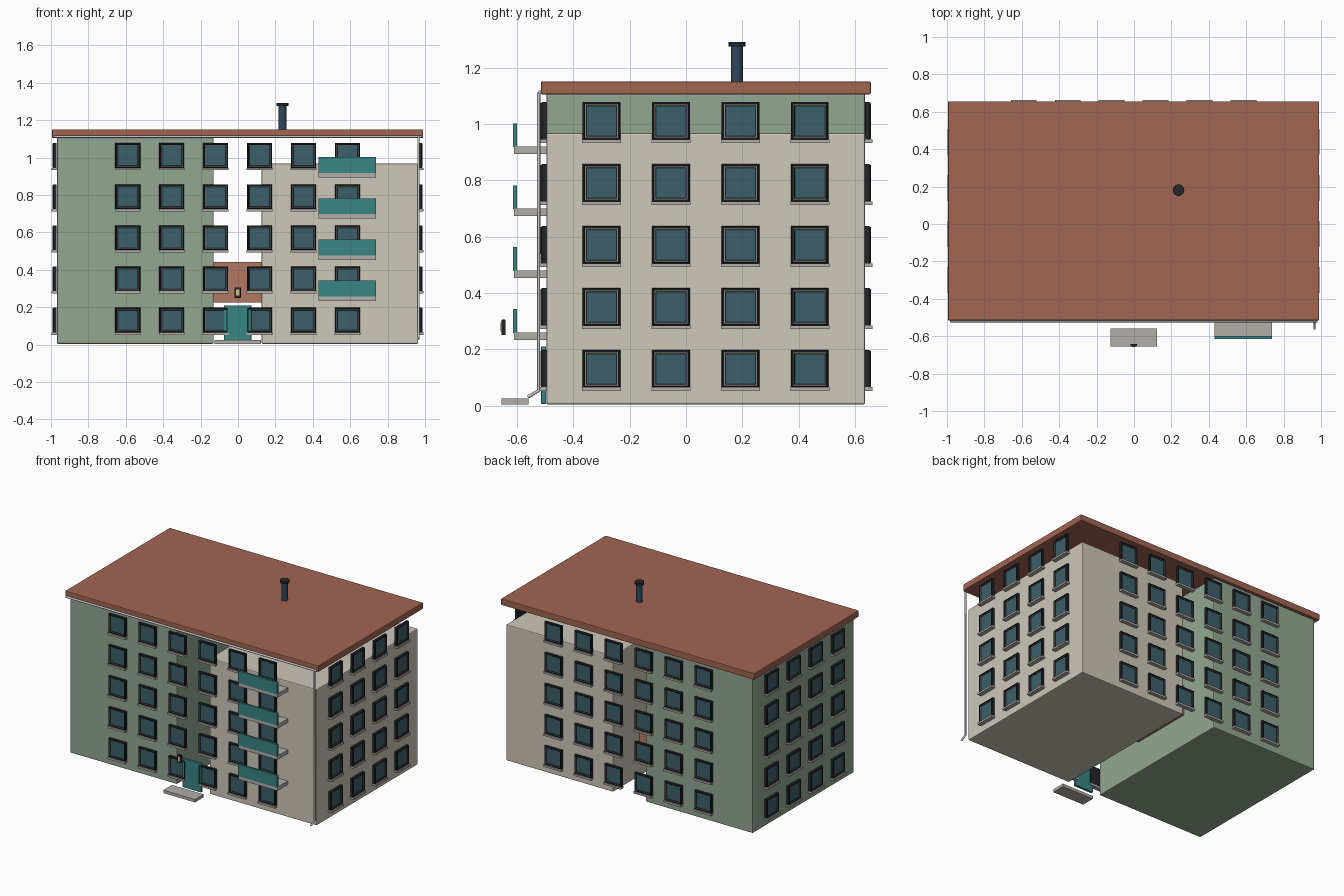
import bpy, bmesh, math
from mathutils import Matrix, Vector

if "Cube" in bpy.data.objects:
    bpy.data.objects.remove(bpy.data.objects["Cube"])


def material(name, r, g, b):
    m = bpy.data.materials.new(name)
    m.diffuse_color = (r, g, b, 1)
    m.use_nodes = True
    m.node_tree.nodes["Principled BSDF"].inputs["Base Color"].default_value = m.diffuse_color
    return m


GREEN = material("green_plaster", 0.29, 0.39, 0.29)
BEIGE = material("beige_plaster", 0.62, 0.58, 0.49)
BRICK = material("terracotta", 0.45, 0.19, 0.12)
ROOF = material("roof_red", 0.36, 0.13, 0.085)
TEAL = material("teal_paint", 0.04, 0.24, 0.23)
DARK = material("dark_frame", 0.016, 0.018, 0.02)
GLASS = material("glass", 0.045, 0.115, 0.145)
STONE = material("concrete", 0.45, 0.43, 0.40)
STEEL = material("blue_steel", 0.03, 0.065, 0.11)
PIPE = material("pipe_grey", 0.55, 0.55, 0.54)
LIGHT = material("lamp_glow", 0.75, 0.55, 0.25)


def box(name, x, y, z, mat, bevel=0.0):
    """Box from (min, max) ranges, with an optional rounded edge."""
    bm = bmesh.new()
    bmesh.ops.create_cube(bm, size=1)
    for v in bm.verts:
        for i, (a, b) in enumerate((x, y, z)):
            v.co[i] = a if v.co[i] < 0 else b
    me = bpy.data.meshes.new(name)
    bm.to_mesh(me)
    bm.free()
    me.materials.append(mat)
    ob = bpy.data.objects.new(name, me)
    bpy.context.collection.objects.link(ob)
    if bevel:
        mod = ob.modifiers.new("bevel", 'BEVEL')
        mod.width, mod.segments = bevel, 2
    return ob


def cylinder(name, r, x, y, z0, z1, mat):
    bpy.ops.mesh.primitive_cylinder_add(vertices=24, radius=r, depth=z1 - z0,
                                        location=(x, y, (z0 + z1) / 2))
    ob = bpy.context.object
    ob.name = name
    ob.data.materials.append(mat)
    bpy.ops.object.shade_smooth_by_angle()


def pipe(name, points, r, mat):
    cu = bpy.data.curves.new(name, 'CURVE')
    cu.dimensions = '3D'
    cu.bevel_depth, cu.bevel_resolution, cu.use_fill_caps = r, 2, True
    sp = cu.splines.new('POLY')
    sp.points.add(len(points) - 1)
    for p, co in zip(sp.points, points):
        p.co = (*co, 1)
    cu.materials.append(mat)
    bpy.context.collection.objects.link(bpy.data.objects.new(name, cu))


def window_mesh():
    """Square frame with recessed pane and sill; faces -y, back at y = 0."""
    bm = bmesh.new()
    # (half size, depth) of the nested square loops, and the material of each band
    steps = [(0.067, 0), (0.067, 0.016), (0.063, 0.021), (0.059, 0.021),
             (0.058, 0.015), (0.0555, 0.015), (0.053, 0.011)]
    bands = [0, 0, 0, 0, 2, 0]
    loops = [[bm.verts.new((sx * h, -d, sz * h))
              for sx, sz in ((-1, -1), (1, -1), (1, 1), (-1, 1))] for h, d in steps]
    for a, b, mi in zip(loops, loops[1:], bands):
        for i in range(4):
            j = (i + 1) % 4
            bm.faces.new((a[i], a[j], b[j], b[i])).material_index = mi
    bm.faces.new(loops[0])
    bm.faces.new(loops[-1]).material_index = 1
    # sill
    sill = bmesh.ops.create_cube(bm, size=1, matrix=Matrix.Translation((0, -0.012, -0.0715))
                                 @ Matrix.Diagonal((0.138, 0.03, 0.013, 1)))
    for f in {f for v in sill["verts"] for f in v.link_faces}:
        f.material_index = 2
    bmesh.ops.recalc_face_normals(bm, faces=bm.faces)
    me = bpy.data.meshes.new("window")
    bm.to_mesh(me)
    bm.free()
    for m in (DARK, GLASS, STONE):
        me.materials.append(m)
    return me


# Building blocks, link between them, roof slab
Y = (-0.496, 0.636)
box("left_block", (-0.968, -0.13), Y, (0.004, 1.106), GREEN, 0.006)
box("right_block", (0.126, 0.963), Y, (0.004, 0.967), BEIGE, 0.006)
box("link_block", (-0.132, 0.128), (-0.11, 0.34), (0.225, 0.44), BRICK)
box("roof", (-0.994, 0.99), (-0.515, 0.656), (1.105, 1.15), ROOF, 0.004)

# Windows on four facades: base centre, turn about z, column count, column spacing
WIN = window_mesh()
facades = {
    "front": ((-0.002, -0.495), 0, 6, 0.235),
    "right": ((0.966, 0.07), 90, 4, 0.2465),
    "back": ((-0.002, 0.635), 180, 6, 0.235),
    "left": ((-0.971, 0.07), -90, 4, 0.2465),
}
for side, ((cx, cy), deg, cols, gap) in facades.items():
    rot = Matrix.Rotation(math.radians(deg), 4, 'Z')
    for floor in range(5):
        for c in range(cols):
            ob = bpy.data.objects.new(f"{side}_window_{floor}_{c}", WIN)
            offset = rot @ Vector(((c - (cols - 1) / 2) * gap, 0, 0))
            ob.location = Vector((cx, cy, 0.13 + 0.22 * floor)) + offset
            ob.rotation_euler.z = math.radians(deg)
            bpy.context.collection.objects.link(ob)

# Balconies
for i in range(4):
    z = 0.233 + 0.22 * i
    box(f"balcony_slab_{i}", (0.43, 0.737), (-0.611, -0.496), (z, z + 0.027), STONE)
    box(f"balcony_panel_{i}", (0.43, 0.737), (-0.614, -0.6), (z + 0.024, z + 0.109), TEAL)

# Entrance
box("door", (-0.075, 0.071), (-0.514, -0.497), (0.006, 0.21), TEAL, 0.002)
box("door_step", (-0.126, 0.122), (-0.655, -0.559), (0.004, 0.025), STONE)
box("lamp_body", (-0.019, 0.015), (-0.655, -0.641), (0.25, 0.305), DARK, 0.002)
box("lamp_glass", (-0.011, 0.007), (-0.658, -0.65), (0.262, 0.294), LIGHT)

# Chimney
cylinder("chimney", 0.021, 0.238, 0.181, 1.145, 1.278, STEEL)
cylinder("chimney_cap", 0.031, 0.238, 0.181, 1.275, 1.291, DARK)

# Gutter and downpipe
pipe("gutter", [(-0.985, -0.519, 1.112), (0.98, -0.519, 1.112)], 0.007, PIPE)
pipe("downpipe", [(0.965, -0.523, 1.112), (0.965, -0.523, 0.053),
                  (0.965, -0.562, 0.03)], 0.006, PIPE)
